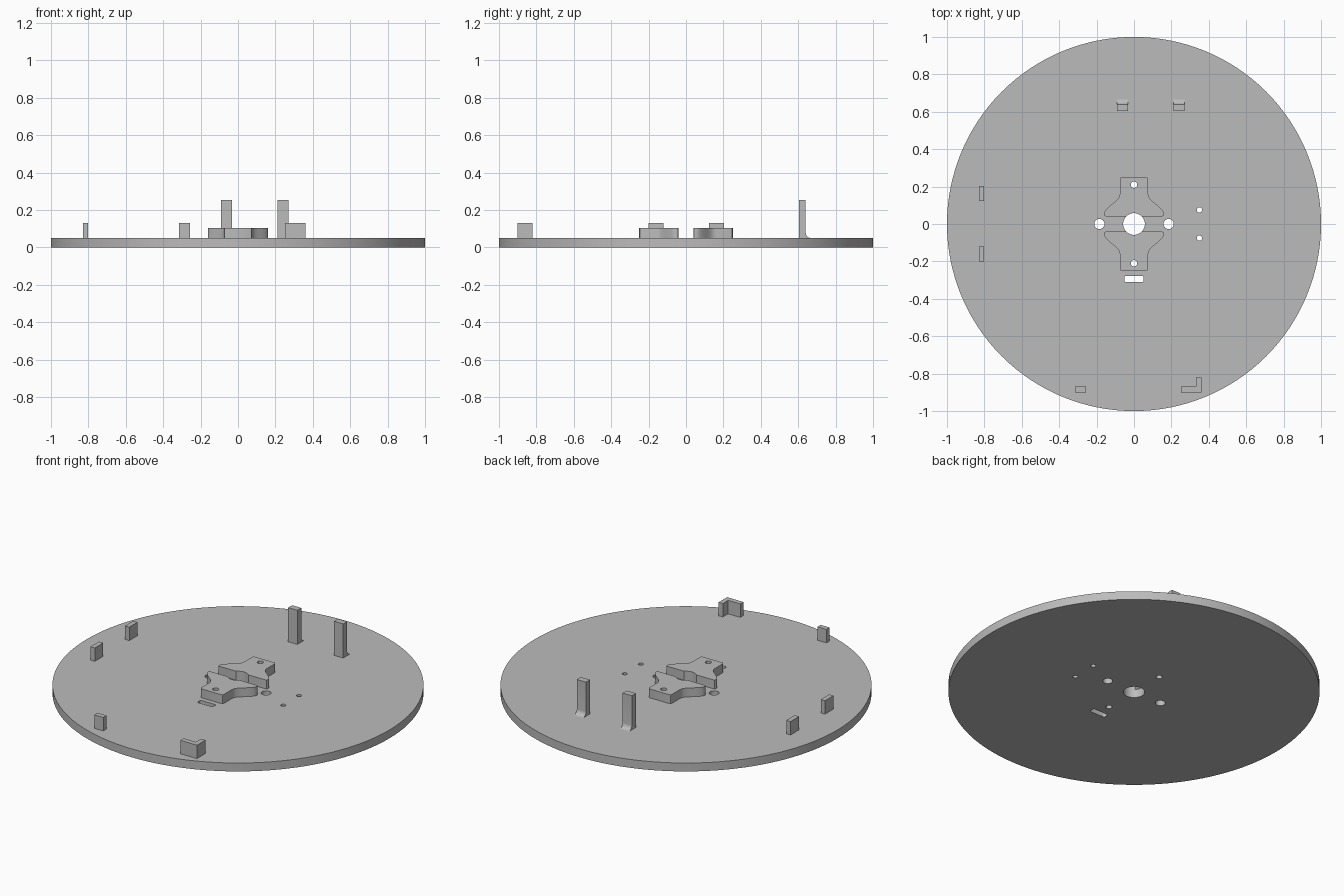
import bpy, bmesh, math
from mathutils import Vector
from mathutils.geometry import interpolate_bezier

if "Cube" in bpy.data.objects:
    bpy.data.objects.remove(bpy.data.objects["Cube"])

PLATE = 0.05
GREY = (0.5, 0.5, 0.5, 1)
grey = bpy.data.materials.new("plain grey")
grey.use_nodes = True
grey.diffuse_color = GREY
grey.node_tree.nodes["Principled BSDF"].inputs["Base Color"].default_value = GREY


def prism(name, outline, low, high, place=lambda a, b, h: (a, b, h)):
    """Extrude a 2D outline from low to high."""
    bm = bmesh.new()
    face = bm.faces.new([bm.verts.new(place(a, b, low)) for a, b in outline])
    shift = Vector(place(0, 0, high)) - Vector(place(0, 0, low))
    extruded = bmesh.ops.extrude_face_region(bm, geom=[face], use_keep_orig=True)
    bmesh.ops.translate(bm, vec=shift, verts=[v for v in extruded["geom"] if isinstance(v, bmesh.types.BMVert)])
    bmesh.ops.recalc_face_normals(bm, faces=bm.faces)
    mesh = bpy.data.meshes.new(name)
    bm.to_mesh(mesh)
    bm.free()
    mesh.materials.append(grey)
    obj = bpy.data.objects.new(name, mesh)
    bpy.context.collection.objects.link(obj)
    return obj


def circle(x, y, r, n=32):
    return [(x + r * math.cos(math.tau * i / n), y + r * math.sin(math.tau * i / n)) for i in range(n)]


def rect(x0, x1, y0, y1):
    return [(x0, y0), (x1, y0), (x1, y1), (x0, y1)]


def rounded(corners, r):
    """Round every corner of an outline with a short curve."""
    out = []
    for i, c in enumerate(corners):
        c = Vector(c)
        a = c + (Vector(corners[i - 1]) - c).normalized() * r
        b = c + (Vector(corners[(i + 1) % len(corners)]) - c).normalized() * r
        out += [tuple(p) for p in interpolate_bezier(a, a.lerp(c, 0.55), b.lerp(c, 0.55), b, 5)]
    return out


def smooth(obj):
    bpy.ops.object.select_all(action="DESELECT")
    obj.select_set(True)
    bpy.context.view_layer.objects.active = obj
    bpy.ops.object.shade_smooth_by_angle(angle=math.radians(30))


# Round base plate
plate = prism("base_plate", circle(0, 0, 1, 128), 0, PLATE)

# Pair of hub blocks: narrow outer neck flaring to a wide inner foot
flare = interpolate_bezier(Vector((0.075, 0.165)), Vector((0.075, 0.125)),
                           Vector((0.125, 0.11)), Vector((0.155, 0.07)), 10)
foot = interpolate_bezier(Vector((0.155, 0.07)), Vector((0.163, 0.058)),
                          Vector((0.165, 0.041)), Vector((0.15, 0.041)), 5)
neck = [(0.065, 0.25), (0.072, 0.247), (0.075, 0.24)]
half = neck + [tuple(p) for p in flare] + [tuple(p) for p in foot[1:]]
outline = half + [(-x, y) for x, y in reversed(half)]
hubs = [prism(f"hub_block_{side}", [(x, s * y) for x, y in outline], PLATE, 0.103)
        for side, s in (("back", 1), ("front", -1))]

# Through holes: shaft, screws, pins and a slot
holes = [circle(0, 0, 0.058, 48)]
for s in (-1, 1):
    holes += [circle(s * 0.185, 0, 0.027), circle(0, s * 0.21, 0.017), circle(0.35, s * 0.075, 0.014)]
holes.append(rounded(rect(-0.051, 0.051, -0.311, -0.278), 0.008))
for i, hole in enumerate(holes):
    cutter = prism(f"hole_cutter_{i}", hole, -0.1, 0.3)
    cutter.hide_render = True
    cutter.hide_set(True)
    cutter.display_type = "WIRE"
    for obj in [plate] + hubs:
        cut = obj.modifiers.new("hole", "BOOLEAN")
        cut.operation = "DIFFERENCE"
        cut.solver = "EXACT"
        cut.object = cutter

# Bake the holes, then remove the cutters
bpy.context.view_layer.update()
graph = bpy.context.evaluated_depsgraph_get()
for obj in [plate] + hubs:
    baked = bpy.data.meshes.new_from_object(obj.evaluated_get(graph))
    obj.modifiers.clear()
    obj.data = baked
for obj in [o for o in bpy.data.objects if o.name.startswith("hole_cutter")]:
    bpy.data.objects.remove(obj)
for obj in [plate] + hubs:
    smooth(obj)

# Tall posts with a fillet at the back of the foot
fillet = [(0.668 - 0.028 * math.sin(t), 0.078 - 0.028 * math.cos(t))
          for t in [i * math.pi / 12 for i in range(7)]]
post = [(0.603, PLATE), *fillet, (0.64, 0.253), (0.603, 0.253)]
for name, x in (("left", 0.21), ("right", -0.092)):
    smooth(prism(f"tall_post_{name}", post, x, x + 0.06, lambda a, b, h: (h, a, b)))

# Low locating tabs near the rim
TAB = 0.13
prism("side_tab_back", rect(-0.83, -0.802, 0.124, 0.203), PLATE, TAB)
prism("side_tab_front", rect(-0.83, -0.802, -0.2, -0.121), PLATE, TAB)
prism("front_tab", rect(-0.315, -0.256, -0.9, -0.87), PLATE, TAB)
prism("corner_tab", [(0.252, -0.9), (0.36, -0.9), (0.36, -0.82),
                     (0.332, -0.82), (0.332, -0.87), (0.252, -0.87)], PLATE, TAB)
